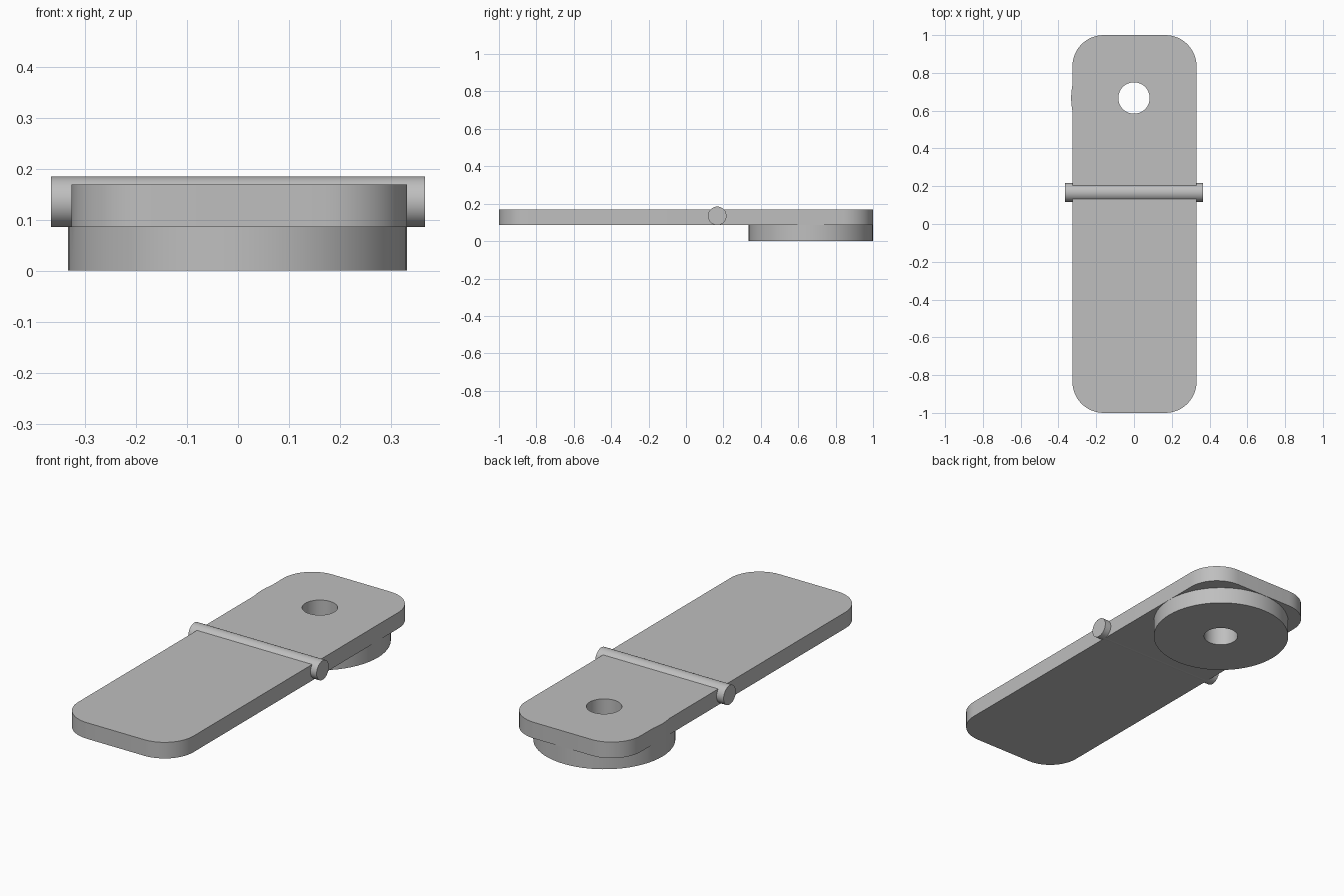
import bpy, bmesh
from math import sin, cos, pi, radians
from mathutils import Matrix

default = bpy.data.objects.get("Cube")
if default:
    bpy.data.objects.remove(default, do_unlink=True)

THICK = 0.083          # thickness of the plate and of the pivot disc
TOP = 0.169
PIVOT = (-0.001, 0.667)

grey = bpy.data.materials.new("plain grey")
grey.use_nodes = True
colour = (0.52, 0.52, 0.52, 1)
grey.diffuse_color = colour
grey.node_tree.nodes["Principled BSDF"].inputs["Base Color"].default_value = colour


def finish(name, bm):
    """Turn a bmesh into a named grey object."""
    bmesh.ops.recalc_face_normals(bm, faces=bm.faces)
    mesh = bpy.data.meshes.new(name)
    bm.to_mesh(mesh)
    bm.free()
    mesh.materials.append(grey)
    obj = bpy.data.objects.new(name, mesh)
    bpy.context.collection.objects.link(obj)
    return obj


def cylinder(name, radius, length, centre, axis="Z", sides=64):
    bm = bmesh.new()
    turn = Matrix.Rotation(pi / 2, 4, "Y") if axis == "X" else Matrix()
    bmesh.ops.create_cone(bm, cap_ends=True, segments=sides, radius1=radius,
                          radius2=radius, depth=length,
                          matrix=Matrix.Translation(centre) @ turn)
    return finish(name, bm)


def rounded_plate(name, x0, x1, y0, y1, z0, z1, r, steps=12):
    bm = bmesh.new()
    corners = [(x1 - r, y1 - r), (x0 + r, y1 - r), (x0 + r, y0 + r), (x1 - r, y0 + r)]
    rim = []
    for i, (cx, cy) in enumerate(corners):
        for k in range(steps + 1):
            a = (i + k / steps) * pi / 2
            rim.append(bm.verts.new((cx + r * cos(a), cy + r * sin(a), z0)))
    base = bm.faces.new(rim)
    top = bmesh.ops.extrude_face_region(bm, geom=[base])["geom"]
    moved = [v for v in top if isinstance(v, bmesh.types.BMVert)]
    bmesh.ops.translate(bm, verts=moved, vec=(0, 0, z1 - z0))
    return finish(name, bm)


def select_only(obj):
    bpy.ops.object.select_all(action="DESELECT")
    obj.select_set(True)
    bpy.context.view_layer.objects.active = obj


def combine(obj, other, operation):
    """Apply a boolean and remove the helper."""
    mod = obj.modifiers.new(operation.title(), "BOOLEAN")
    mod.operation, mod.solver, mod.object = operation, "EXACT", other
    select_only(obj)
    bpy.ops.object.modifier_apply(modifier=mod.name)
    bpy.data.objects.remove(other, do_unlink=True)


# Long plate with rounded ends, fused with the round pivot disc under its back end
plate = rounded_plate("plate_with_pivot_disc", -0.326, 0.331, -1, 1, TOP - THICK, TOP, 0.165)
disc = cylinder("pivot_disc", 0.332, TOP, (*PIVOT, TOP / 2))
combine(plate, disc, "UNION")

# Hole through both plate and disc
hole = cylinder("pivot_hole_cutter", 0.083, 1, (0, PIVOT[1], 0))
hole.hide_render = True
combine(plate, hole, "DIFFERENCE")

# Hinge rod across the plate
rod = cylinder("hinge_rod", 0.0495, 0.732, (0, 0.167, 0.135), "X", 48)

for obj in (plate, rod):
    select_only(obj)
    bpy.ops.object.shade_smooth_by_angle(angle=radians(30))
